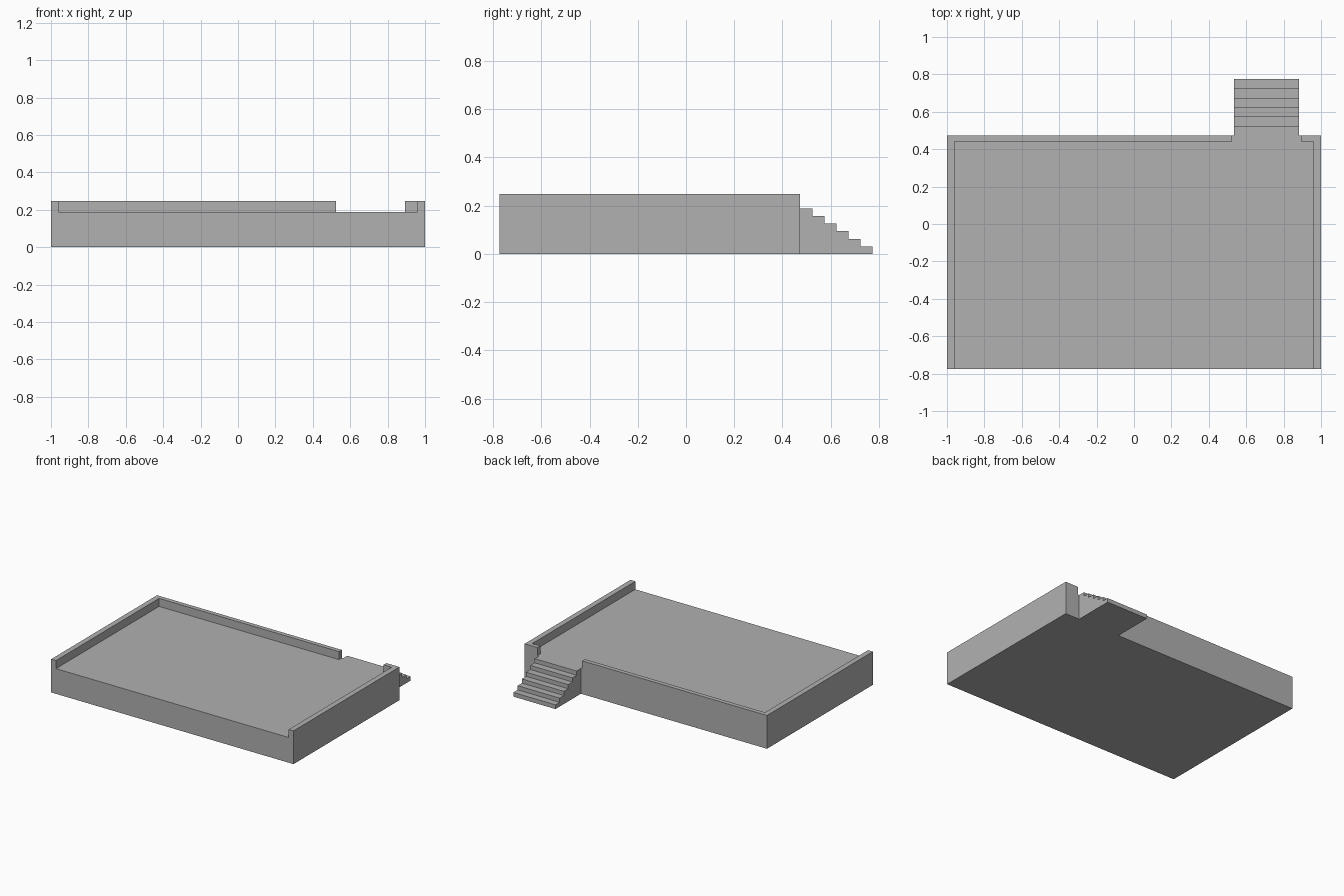
import bpy
import bmesh

cube = bpy.data.objects.get("Cube")
if cube:
    bpy.data.objects.remove(cube, do_unlink=True)

grey = bpy.data.materials.new("concrete_grey")
grey.use_nodes = True
colour = (0.44, 0.44, 0.44, 1)
grey.diffuse_color = colour
grey.node_tree.nodes["Principled BSDF"].inputs["Base Color"].default_value = colour


def prism(name, profile, axis, start, end):
    """Extrude a closed 2D profile along x (profile is y, z) or z (profile is x, y)."""
    bm = bmesh.new()
    place = (lambda a, b: (start, a, b)) if axis == "x" else (lambda a, b: (a, b, start))
    face = bm.faces.new([bm.verts.new(place(a, b)) for a, b in profile])
    moved = bmesh.ops.extrude_face_region(bm, geom=[face])["geom"]
    shift = (end - start, 0, 0) if axis == "x" else (0, 0, end - start)
    bmesh.ops.translate(bm, vec=shift, verts=[v for v in moved if isinstance(v, bmesh.types.BMVert)])
    bmesh.ops.recalc_face_normals(bm, faces=bm.faces)
    mesh = bpy.data.meshes.new(name)
    bm.to_mesh(mesh)
    bm.free()
    mesh.materials.append(grey)
    obj = bpy.data.objects.new(name, mesh)
    bpy.context.collection.objects.link(obj)
    return obj


FRONT, BACK = -0.774, 0.474
FLOOR, TOP = 0.188, 0.248
SIDE, REAR = 0.96, 0.441        # inner faces of the parapets
GAP_LEFT, GAP_RIGHT = 0.893, 0.525

# Platform slab
prism("platform", [(-1, FRONT), (1, FRONT), (1, BACK), (-1, BACK)], "z", 0, FLOOR)

# Parapets: L-shaped, open along the front and at the stairs
for name, s, gap in (("right_parapet", -1, GAP_RIGHT), ("left_parapet", 1, GAP_LEFT)):
    outline = [(s, FRONT), (s, BACK), (gap, BACK), (gap, REAR), (s * SIDE, REAR), (s * SIDE, FRONT)]
    prism(name, outline, "z", FLOOR, TOP)

# Staircase: stepped side profile running down from the platform
STEPS, RUN, FIRST = 6, 0.05, 0.524
rise = FLOOR / STEPS
profile = [(BACK, 0), (BACK, FLOOR)]
for i in range(STEPS):
    y = FIRST + i * RUN
    profile += [(y, FLOOR - i * rise), (y, FLOOR - (i + 1) * rise)]
prism("staircase", profile, "x", 0.535, 0.882)
